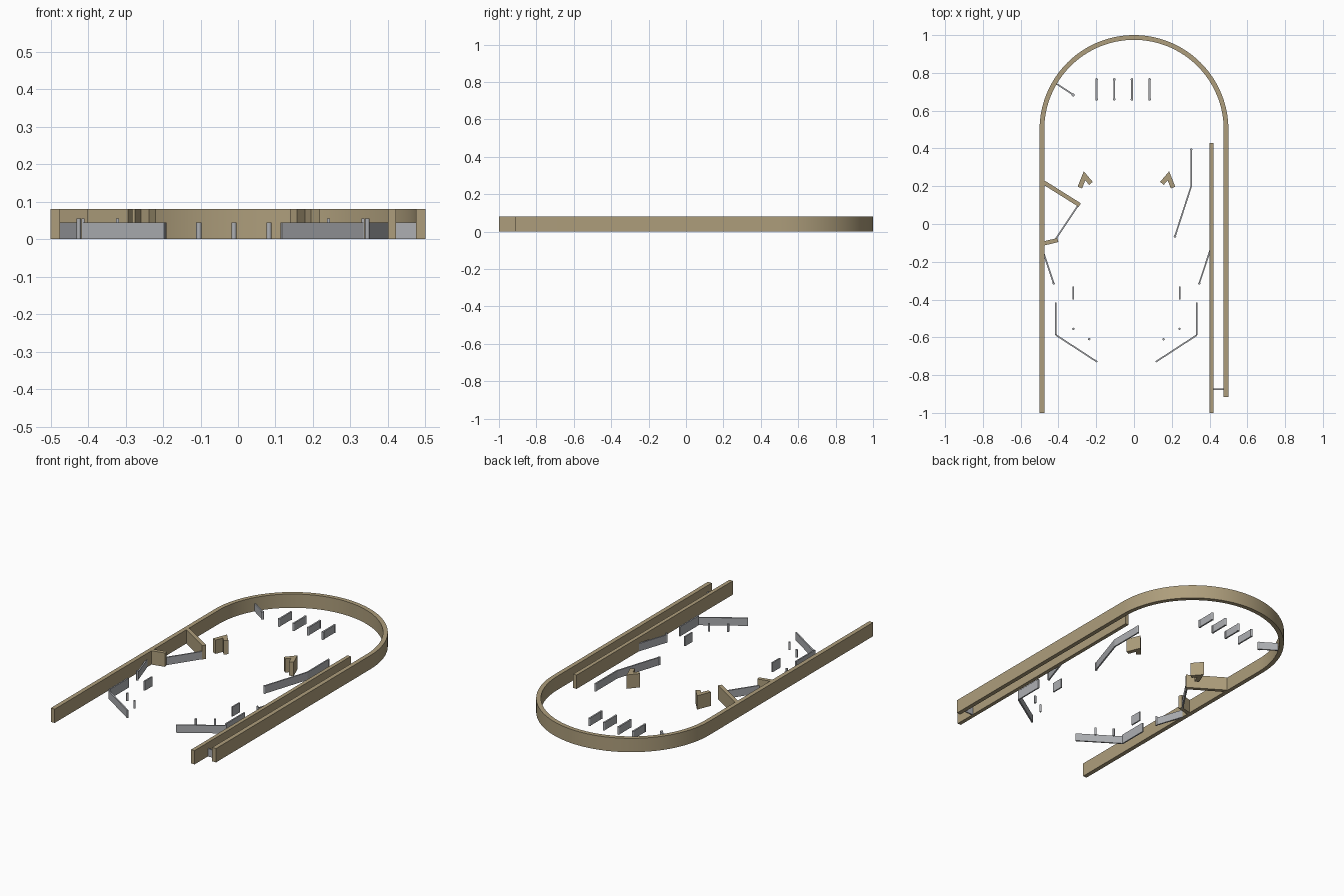
import bpy, bmesh, math
from mathutils import Vector

cube = bpy.data.objects.get("Cube")
if cube:
    bpy.data.objects.remove(cube)


def make_material(name, color):
    m = bpy.data.materials.new(name)
    m.use_nodes = True
    m.diffuse_color = color
    m.node_tree.nodes["Principled BSDF"].inputs["Base Color"].default_value = color
    return m


WOOD = make_material("tan wood", (0.42, 0.34, 0.2, 1))
STEEL = make_material("grey steel", (0.42, 0.43, 0.45, 1))
TALL, LOW, GUIDE = 0.08, 0.045, 0.055   # part heights
AXIS = -0.04                            # symmetry line of the lower playfield


def finish(name, bm, mat, smooth=False):
    bmesh.ops.recalc_face_normals(bm, faces=bm.faces)
    mesh = bpy.data.meshes.new(name)
    bm.to_mesh(mesh)
    bm.free()
    mesh.materials.append(mat)
    ob = bpy.data.objects.new(name, mesh)
    bpy.context.collection.objects.link(ob)
    if smooth:
        bpy.ops.object.select_all(action='DESELECT')
        ob.select_set(True)
        bpy.context.view_layer.objects.active = ob
        bpy.ops.object.shade_smooth_by_angle(angle=math.radians(30))


def wall(name, path, width, height, mat, smooth=False):
    """Upright strip of constant width along a mitred centre line."""
    pts = [Vector(p) for p in path]
    dirs = [(b - a).normalized() for a, b in zip(pts, pts[1:])]
    bm = bmesh.new()
    rings = []
    for i, p in enumerate(pts):
        d0, d1 = dirs[max(i - 1, 0)], dirs[min(i, len(dirs) - 1)]
        n0, n1 = Vector((-d0.y, d0.x)), Vector((-d1.y, d1.x))
        miter = (n0 + n1).normalized()
        off = miter * (width / 2 / miter.dot(n0))
        rings.append([bm.verts.new((q.x, q.y, z)) for q, z in
                      ((p + off, 0), (p - off, 0), (p - off, height), (p + off, height))])
    for a, b in zip(rings, rings[1:]):
        for k in range(4):
            j = (k + 1) % 4
            bm.faces.new((a[k], a[j], b[j], b[k]))
    bm.faces.new(rings[0])
    bm.faces.new(rings[-1])
    finish(name, bm, mat, smooth)


def post(name, at, height, radius=0.006):
    bm = bmesh.new()
    bmesh.ops.create_cone(bm, cap_ends=True, segments=16, radius1=radius, radius2=radius, depth=height)
    bmesh.ops.translate(bm, vec=(at[0], at[1], height / 2), verts=bm.verts)
    finish(name, bm, STEEL, True)


# Outer cabinet rail with its half-round top
R = 0.4875
arc = [(R * math.cos(math.pi * i / 64), 0.5 + R * math.sin(math.pi * i / 64)) for i in range(65)]
wall("outer_rail", [(R, -0.915)] + arc + [(-R, -1)], 0.025, TALL, WOOD, True)

# Launch lane divider and stop
wall("launch_lane_divider", [(0.411, -1), (0.411, 0.43)], 0.022, TALL, WOOD)
wall("launch_lane_stop", [(0.42, -0.875), (0.478, -0.875)], 0.007, LOW, STEEL)

# Parts mirrored across the lower playfield
for side, s in (("right", 1), ("left", -1)):
    def place(*pts):
        return [(AXIS + s * (x - AXIS), y) for x, y in pts]

    wall("block_" + side, place((0.207, 0.193), (0.182, 0.255), (0.148, 0.215)), 0.025, TALL, WOOD)
    wall("side_deflector_" + side, place((0.403, -0.14), (0.345, -0.315)), 0.008, LOW, STEEL)
    post("deflector_post_" + side, place((0.345, -0.315))[0], GUIDE)
    wall("inlane_rail_" + side, place((0.333, -0.415), (0.333, -0.588)), 0.008, GUIDE, STEEL)
    wall("drain_ramp_" + side, place((0.333, -0.588), (0.115, -0.73)), 0.008, LOW, STEEL)
    wall("lane_guide_" + side, place((0.241, -0.33), (0.241, -0.4)), 0.008, GUIDE, STEEL)
    post("upper_sling_post_" + side, place((0.241, -0.555))[0], LOW)
    post("lower_sling_post_" + side, place((0.157, -0.61))[0], LOW)

# Row of rollover lane guides at the top
for i in range(4):
    x = -0.198 + i * 0.0935
    wall(f"top_lane_guide_{i + 1}", [(x, 0.66), (x, 0.765)], 0.009, LOW, STEEL)
    for y in (0.66, 0.765):
        post(f"top_lane_post_{i + 1}", (x, y), LOW, 0.007)

# Upper left deflector
wall("upper_deflector", [(-0.415, 0.745), (-0.322, 0.685)], 0.008, LOW, STEEL)
post("upper_deflector_post", (-0.322, 0.683), LOW, 0.008)

# Bent guide on the right
wall("bent_guide", [(0.303, 0.395), (0.303, 0.2), (0.217, -0.065)], 0.008, LOW, STEEL)
post("bent_guide_top_post", (0.303, 0.395), LOW)
post("bent_guide_post", (0.217, -0.065), LOW, 0.007)

# Left pocket: two wooden ledges joined by a steel strip
wall("upper_ledge", [(-0.478, 0.22), (-0.287, 0.1)], 0.022, TALL, WOOD)
wall("lower_ledge", [(-0.478, -0.103), (-0.403, -0.085)], 0.022, TALL, WOOD)
wall("pocket_strip", [(-0.295, 0.1), (-0.418, -0.085)], 0.008, LOW, STEEL)
